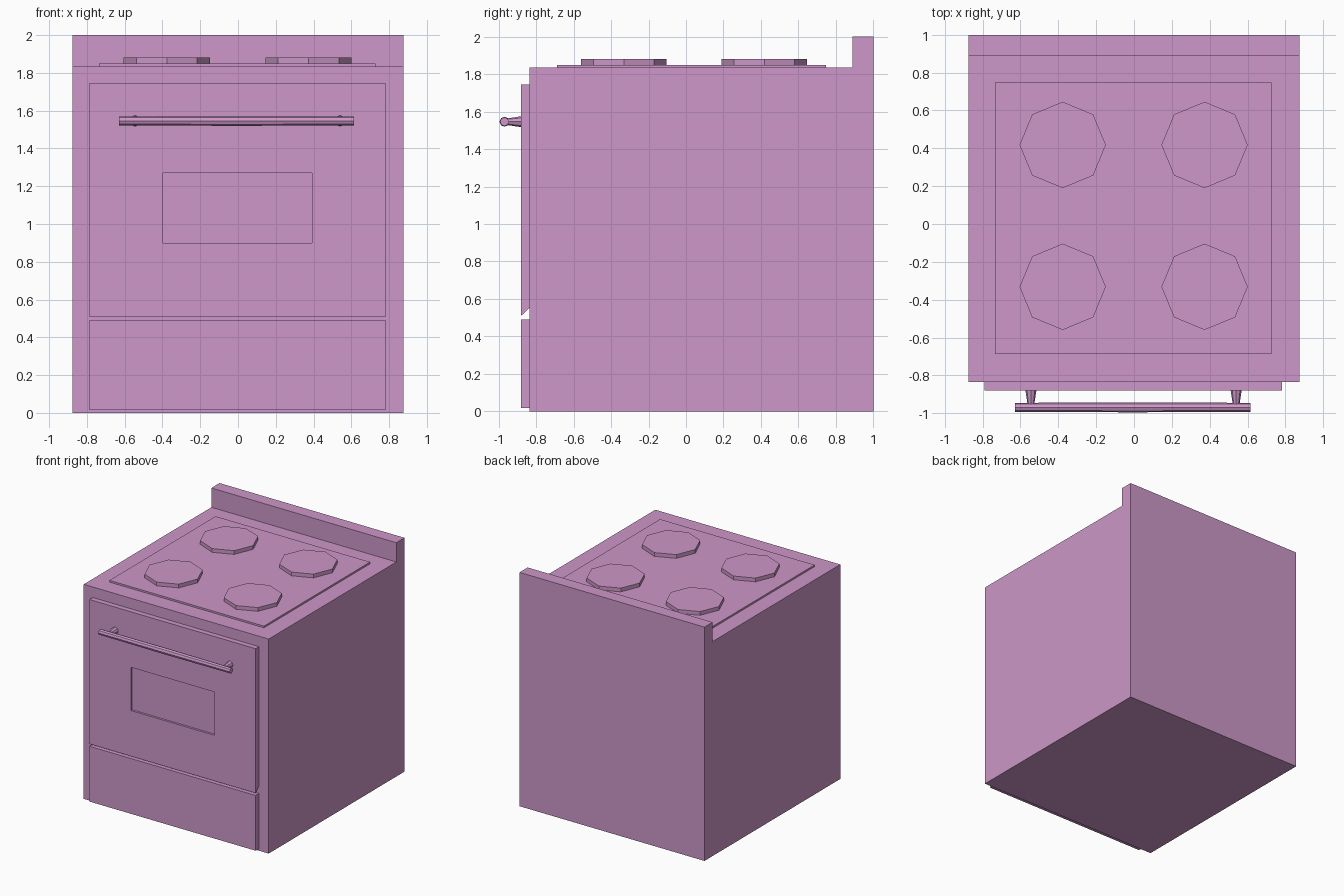
import bpy
import bmesh
import math
from mathutils import Matrix, Vector

default = bpy.data.objects.get("Cube")
if default:
    bpy.data.objects.remove(default, do_unlink=True)

# One enamel colour for the whole stove
COLOUR = (0.61, 0.31, 0.58, 1)
enamel = bpy.data.materials.new("pink_enamel")
enamel.diffuse_color = COLOUR
enamel.use_nodes = True
enamel.node_tree.nodes["Principled BSDF"].inputs["Base Color"].default_value = COLOUR


def finish(name, bm):
    bmesh.ops.recalc_face_normals(bm, faces=bm.faces[:])
    mesh = bpy.data.meshes.new(name)
    bm.to_mesh(mesh)
    bm.free()
    mesh.materials.append(enamel)
    obj = bpy.data.objects.new(name, mesh)
    bpy.context.collection.objects.link(obj)
    return obj


def extrude_profile(name, x0, x1, profile):
    """Sweep a side profile of (y, z) points from x0 to x1."""
    bm = bmesh.new()
    face = bm.faces.new([bm.verts.new((x0, y, z)) for y, z in profile])
    swept = bmesh.ops.extrude_face_region(bm, geom=[face])["geom"]
    verts = [v for v in swept if isinstance(v, bmesh.types.BMVert)]
    bmesh.ops.translate(bm, verts=verts, vec=(x1 - x0, 0, 0))
    return finish(name, bm)


def box(name, x0, x1, y0, y1, z0, z1):
    return extrude_profile(name, x0, x1, [(y0, z0), (y1, z0), (y1, z1), (y0, z1)])


def turned(name, centre, axis, rings, sides=8):
    """Loft polygon rings of (distance, radius) along an axis."""
    turn = Vector((0, 0, 1)).rotation_difference(Vector(axis)).to_matrix().to_4x4()
    place = Matrix.Translation(centre) @ turn
    bm = bmesh.new()
    loops = []
    for d, r in rings:
        angles = [math.tau * i / sides for i in range(sides)]
        loops.append([bm.verts.new(place @ Vector((r * math.cos(a), r * math.sin(a), d)))
                      for a in angles])
    for low, high in zip(loops, loops[1:]):
        for i in range(sides):
            j = (i + 1) % sides
            bm.faces.new((low[i], low[j], high[j], high[i]))
    bm.faces.new(loops[0])
    bm.faces.new(loops[-1])
    return finish(name, bm)


# Body with raised backsplash
BODY_FRONT, BODY_TOP, DOOR_FRONT = -0.835, 1.835, -0.88
extrude_profile("body", -0.875, 0.875, [
    (BODY_FRONT, 0), (1, 0), (1, 2), (0.89, 2), (0.89, BODY_TOP), (BODY_FRONT, BODY_TOP)])

# Cooktop plate and burners
box("cooktop", -0.735, 0.727, -0.688, 0.747, BODY_TOP, 1.85)
for side, x in (("right", -0.377), ("left", 0.373)):
    for row, y in (("front", -0.332), ("back", 0.418)):
        turned(f"burner_{row}_{side}", (x, y, 1.85), (0, 0, 1), [(0, 0.228), (0.032, 0.228)])

# Storage drawer
box("drawer", -0.79, 0.783, DOOR_FRONT, BODY_FRONT, 0.017, 0.49)

# Oven door with slanted lower lip and a recessed window
door = extrude_profile("oven_door", -0.79, 0.783, [
    (DOOR_FRONT, 0.51), (BODY_FRONT, 0.553), (BODY_FRONT, 1.745), (DOOR_FRONT, 1.745)])
cutter = box("window_cutter", -0.398, 0.392, -0.95, DOOR_FRONT + 0.018, 0.90, 1.27)
cutter.hide_render = True
cutter.hide_viewport = True
recess = door.modifiers.new("window", "BOOLEAN")
recess.operation = "DIFFERENCE"
recess.solver = "EXACT"
recess.object = cutter

# Door handle: slightly swollen bar on two tapered posts
turned("handle_bar", (-0.007, -0.969, 1.546), (1, 0, 0),
       [(-0.622, 0.0235), (0, 0.0265), (0.622, 0.0235)])
for side, x in (("right", -0.545), ("left", 0.54)):
    turned(f"handle_post_{side}", (x, DOOR_FRONT, 1.546), (0, -1, 0), [(0, 0.029), (0.085, 0.016)])
